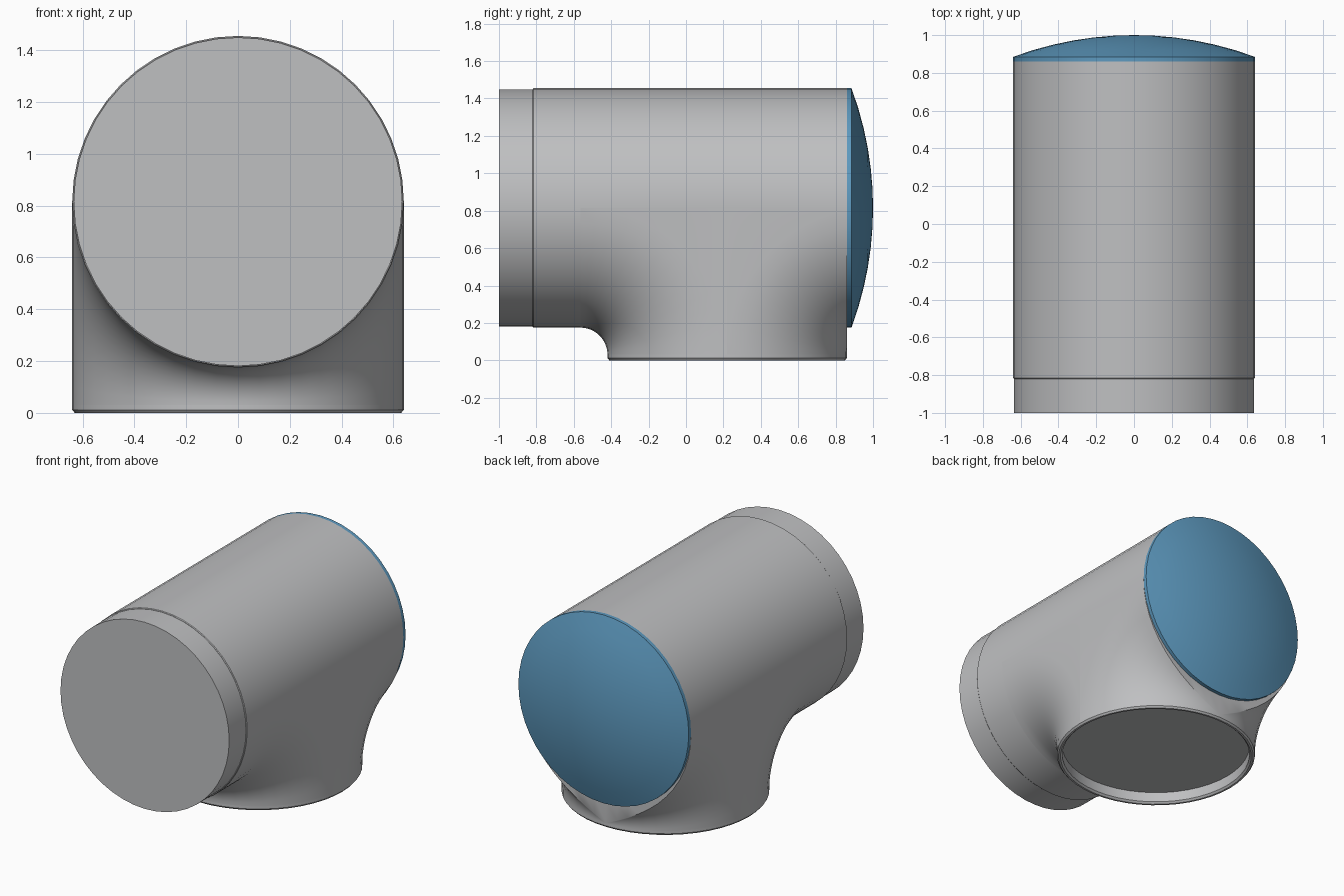
import bpy, bmesh
from math import sin, cos, pi, acos, sqrt
from mathutils import Matrix, Vector

cube = bpy.data.objects.get("Cube")
if cube:
    bpy.data.objects.remove(cube, do_unlink=True)

R = 0.64          # radius of run and branch
AXIS_Z = 0.815    # height of the run's axis
BRANCH_Y = 0.22   # branch position along the run
FRONT, BACK = -0.82, 0.86
BASE_Z = 0.03     # height where the blend starts
BEND = AXIS_Z - BASE_Z
SEGS = 48


def material(name, rgb):
    m = bpy.data.materials.new(name)
    m.use_nodes = True
    m.diffuse_color = (*rgb, 1)
    m.node_tree.nodes["Principled BSDF"].inputs["Base Color"].default_value = (*rgb, 1)
    return m


grey = material("light grey", (0.52, 0.525, 0.535))
blue = material("steel blue", (0.11, 0.32, 0.52))


def finish(name, bm, mat):
    mesh = bpy.data.meshes.new(name)
    bm.to_mesh(mesh)
    bm.free()
    mesh.materials.append(mat)
    ob = bpy.data.objects.new(name, mesh)
    bpy.context.collection.objects.link(ob)
    bpy.ops.object.select_all(action="DESELECT")
    ob.select_set(True)
    bpy.context.view_layer.objects.active = ob
    bpy.ops.object.shade_smooth_by_angle(angle=pi / 6)
    return ob


def lathe(name, profile, matrix, mat):
    """Revolve (radius, height) points around local z."""
    bm = bmesh.new()
    rings = [[bm.verts.new((r * cos(2 * pi * i / SEGS), r * sin(2 * pi * i / SEGS), h))
              for i in range(SEGS)] for r, h in profile]
    for a, b in zip(rings, rings[1:]):
        for i in range(SEGS):
            j = (i + 1) % SEGS
            bm.faces.new((a[i], a[j], b[j], b[i]))
    bmesh.ops.remove_doubles(bm, verts=bm.verts, dist=1e-5)
    bm.transform(matrix)
    bmesh.ops.recalc_face_normals(bm, faces=bm.faces)
    return finish(name, bm, mat)


# Local z of the run becomes +y
along_run = Matrix.Translation((0, 0, AXIS_Z)) @ Matrix.Rotation(-pi / 2, 4, "X")
down_branch = Matrix.Translation((0, BRANCH_Y, 0))

# Run, front plug and domed rear cap
lathe("run_pipe", [(0, FRONT), (R - 0.004, FRONT), (R, FRONT + 0.005),
                   (R, BACK), (0, BACK)], along_run, grey)
lathe("front_plug", [(0, -1), (R - 0.006, -1), (R - 0.006, FRONT), (0, FRONT)],
      along_run, grey)

rim_y, rise = 0.885, 0.115
dome_r = (R * R + rise * rise) / (2 * rise)
dome = [(R * k / 6, 1 - dome_r + sqrt(dome_r ** 2 - (R * k / 6) ** 2)) for k in range(6, -1, -1)]
lathe("rear_cap", [(0, BACK), (R, BACK), (R, rim_y)] + dome[1:], along_run, blue)

# Branch with a chamfered rim and a shallow recess underneath
lathe("branch_pipe", [(0, 0.08), (0.605, 0.08), (0.605, 0.012), (0.617, 0), (R - 0.01, 0),
                      (R, 0.012), (R, AXIS_Z)], down_branch, grey)


# Swept blends between branch and run, the rear one trimmed at the cap
def add_face(bm, points, outward):
    face = bm.faces.new([bm.verts.new(p) for p in points])
    face.normal_update()
    if face.normal.dot(outward(face.calc_center_median())) < 0:
        face.normal_flip()


def blend(name, side):
    centre_y = BRANCH_Y + side * BEND
    inner = BEND - R
    steps = 14

    def arc(a):
        d = BEND - R * cos(a)
        end = pi / 2
        if side > 0:
            end = acos(min(1, (centre_y - BACK) / d))
        return [Vector((R * sin(a), centre_y - side * d * cos(end * k / steps),
                        BASE_Z + d * sin(end * k / steps))) for k in range(steps + 1)]

    bm = bmesh.new()
    arcs = [arc(-pi / 2 + 2 * pi * i / SEGS) for i in range(SEGS // 2 + 1)]
    for a, b in zip(arcs, arcs[1:]):
        for k in range(steps):
            if (a[k] - a[k + 1]).length < 1e-5:
                pts = (a[k], b[k + 1], b[k])
            elif (b[k] - b[k + 1]).length < 1e-5:
                pts = (a[k], a[k + 1], b[k])
            else:
                pts = (a[k], a[k + 1], b[k + 1], b[k])
            add_face(bm, pts, lambda c: Vector((0, centre_y - c.y, BASE_Z - c.z)))
    # Flat tangent webs on the two flanks
    for edge, sx in ((arcs[0], -1), (arcs[-1], 1)):
        corner = Vector((sx * R, BRANCH_Y, AXIS_Z))
        rim = list(edge)
        if side > 0:
            rim.append(Vector((sx * R, BACK, AXIS_Z)))
        for p, q in zip(rim, rim[1:]):
            add_face(bm, (corner, p, q), lambda c: Vector((sx, 0, 0)))
    # Trimmed end face below the cap
    if side > 0:
        for a, b in zip(arcs, arcs[1:]):
            top = [Vector((p.x, BACK, AXIS_Z - sqrt(max(0, R * R - p.x ** 2))))
                   for p in (a[-1], b[-1])]
            add_face(bm, (a[-1], b[-1], top[1], top[0]), lambda c: Vector((0, 1, 0)))
    bmesh.ops.remove_doubles(bm, verts=bm.verts, dist=1e-5)
    return finish(name, bm, grey)


blend("front_blend", -1)
blend("rear_blend", 1)
